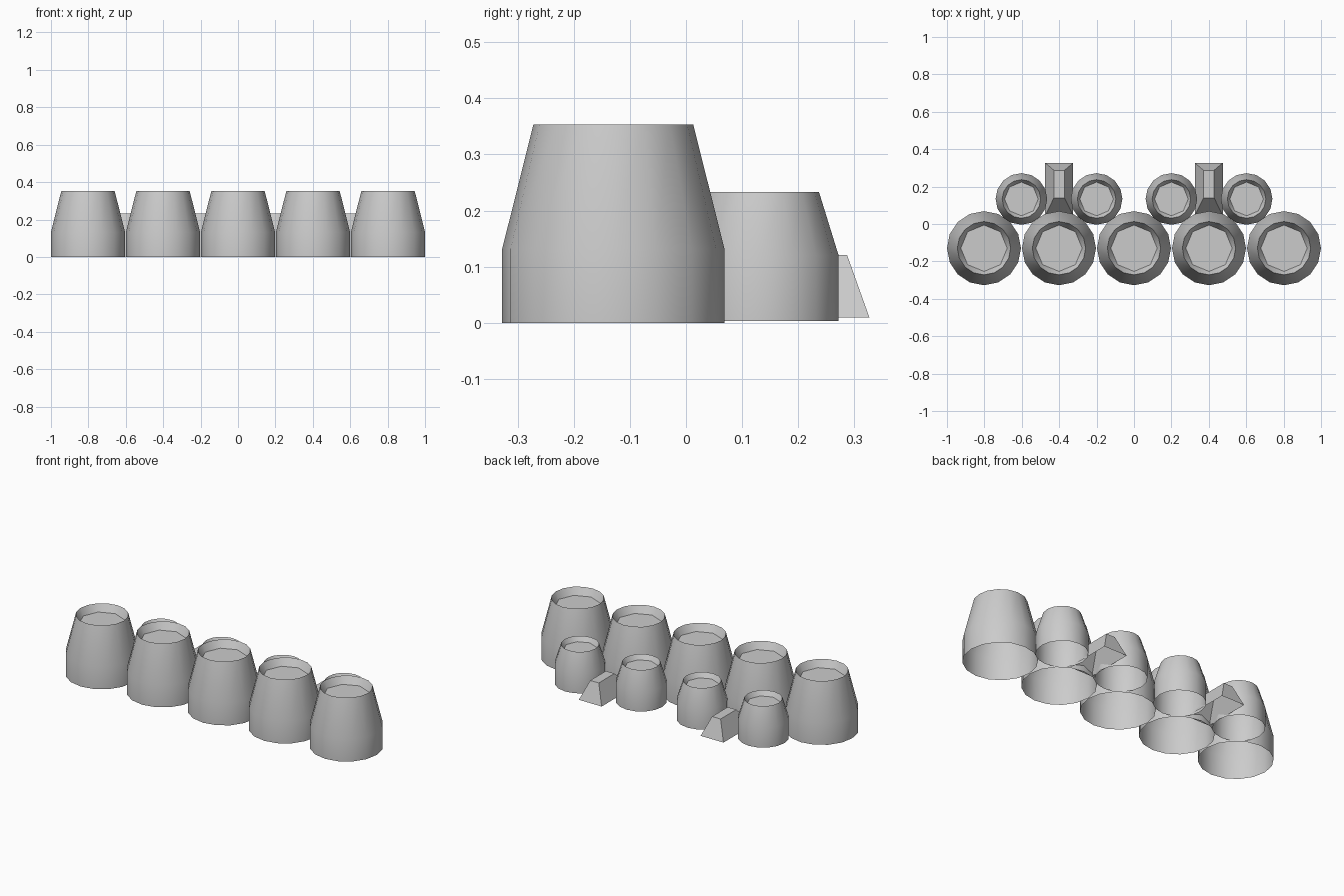
import bpy, bmesh
from math import cos, sin, pi, radians

if "Cube" in bpy.data.objects:
    bpy.data.objects.remove(bpy.data.objects["Cube"])

SIDES = 16


def finish(bm, name, location, smooth):
    bmesh.ops.recalc_face_normals(bm, faces=bm.faces[:])
    mesh = bpy.data.meshes.new(name)
    bm.to_mesh(mesh)
    bm.free()
    obj = bpy.data.objects.new(name, mesh)
    obj.location = location
    bpy.context.collection.objects.link(obj)
    if smooth:
        bpy.ops.object.select_all(action='DESELECT')
        obj.select_set(True)
        bpy.context.view_layer.objects.active = obj
        bpy.ops.object.shade_smooth_by_angle(angle=radians(30))
    return obj


def skin(bm, rings):
    # Join successive rings of vertices with quads
    for a, b in zip(rings, rings[1:]):
        n = len(a)
        for i in range(n):
            bm.faces.new((a[i], a[(i + 1) % n], b[(i + 1) % n], b[i]))


def pot(name, x, y, profile, octagon_radius, floor_z):
    # Open-bottomed tapered shell with a recessed octagonal floor at the top
    bm = bmesh.new()
    angles = [2 * pi * i / SIDES for i in range(SIDES)]
    rings = [[bm.verts.new((r * cos(a), r * sin(a), z)) for a in angles]
             for r, z in profile]
    floor = []
    for i, a in enumerate(angles):
        r = octagon_radius * (cos(pi / 8) if i % 2 else 1)
        floor.append(bm.verts.new((r * cos(a), r * sin(a), floor_z)))
    rings.append(floor)
    skin(bm, rings)
    bm.faces.new(floor)
    finish(bm, name, (x, y, 0), True)


def wedge(name, x):
    # Open-bottomed tapered block between two small pots
    bm = bmesh.new()
    rings = []
    for half, y0, y1, z in ((0.075, 0.045, 0.327, 0.009),
                            (0.028, 0.14, 0.287, 0.121)):
        rings.append([bm.verts.new(p) for p in (
            (-half, y0, z), (half, y0, z), (half, y1, z), (-half, y1, z))])
    skin(bm, rings)
    bm.faces.new(rings[1])
    finish(bm, name, (x, 0, 0), False)


# Front row of large pots
for i in range(5):
    pot(f"large_pot_{i + 1}", -0.802 + 0.401 * i, -0.1295,
        [(0.198, 0), (0.198, 0.132), (0.1425, 0.353)], 0.124, 0.31)

# Back row of small pots
for i, x in enumerate((-0.602, -0.2, 0.2, 0.602)):
    pot(f"small_pot_{i + 1}", x, 0.134,
        [(0.138, 0.003), (0.138, 0.12), (0.103, 0.233)], 0.09, 0.205)

# Wedge blocks between the paired small pots
for side, x in (("left", -0.4), ("right", 0.4)):
    wedge(f"wedge_block_{side}", x)
